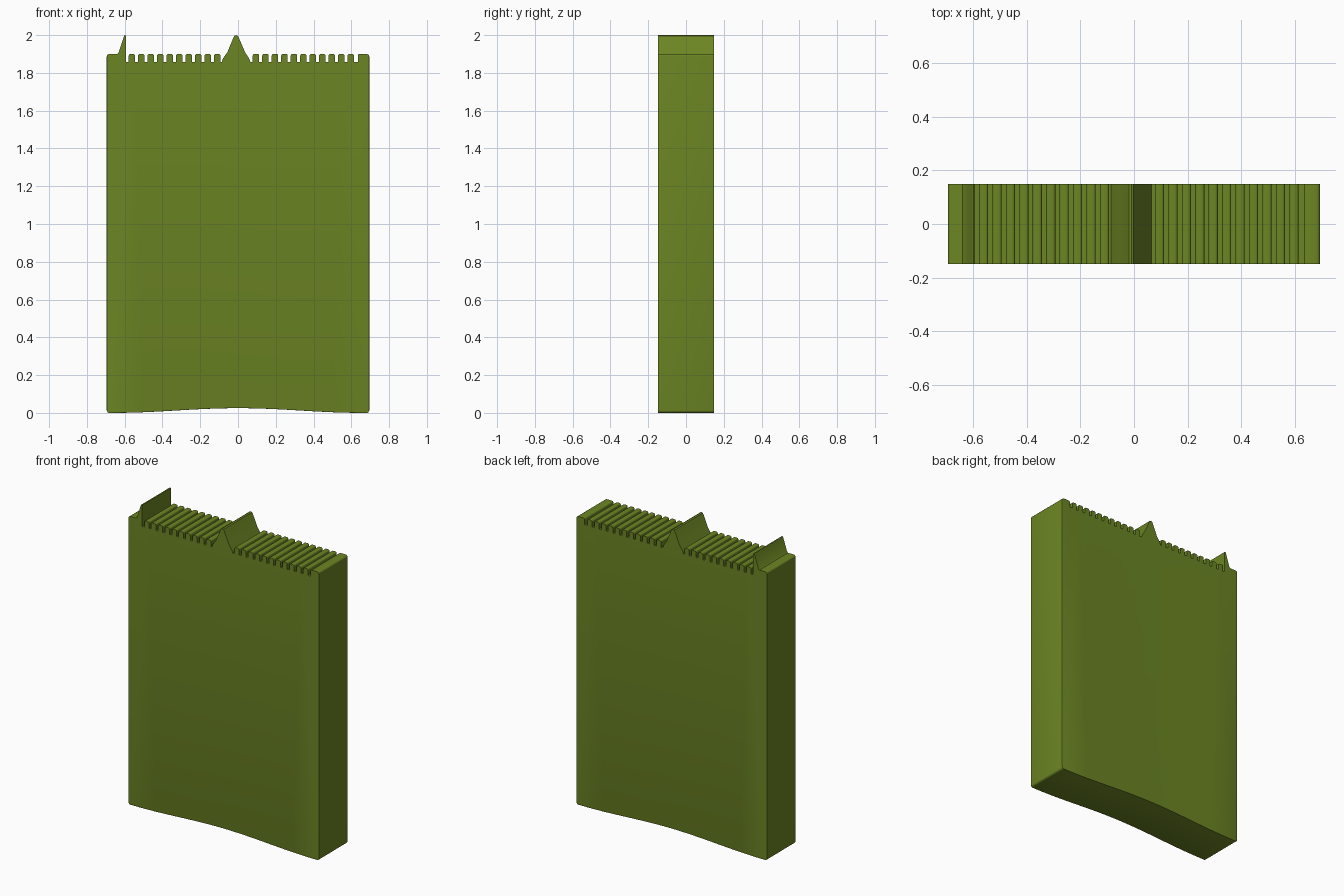
import bpy, bmesh, math

if "Cube" in bpy.data.objects:
    bpy.data.objects.remove(bpy.data.objects["Cube"])

HALF_W, HALF_D, TOP, NOTCH = 0.695, 0.149, 1.90, 1.858

mat = bpy.data.materials.new("olive green")
mat.diffuse_color = (0.15, 0.235, 0.017, 1)
mat.use_nodes = True
mat.node_tree.nodes["Principled BSDF"].inputs["Base Color"].default_value = mat.diffuse_color
mat.roughness = 0.8


def corner(cx, cz, r, a0, a1, n=4):
    """Rounded corner points from angle a0 to a1 in degrees."""
    pts = []
    for i in range(n + 1):
        a = math.radians(a0 + (a1 - a0) * i / n)
        pts.append((cx + r * math.cos(a), cz + r * math.sin(a)))
    return pts


def tooth(c):
    """One small ridge with rounded top, left to right."""
    w, r = 0.017, 0.009
    return ([(c - w, NOTCH)] + corner(c - w + r, TOP - r, r, 180, 90, 3)
            + corner(c + w - r, TOP - r, r, 90, 0, 3) + [(c + w, NOTCH)])


R = 0.014
# Left edge and the flat block beside the thin fin
profile = corner(-HALF_W + R, TOP - R, R, 180, 90)
profile += [(-0.64, TOP), (-0.632, 1.908), (-0.603, 1.997), (-0.599, 2.0),
            (-0.594, 1.997), (-0.594, NOTCH)]
# Ridges left of the centre peak
for i in range(10):
    profile += tooth(-0.562 + 0.0502 * i)
# Centre peak
profile += [(-0.086, NOTCH), (-0.08, 1.876), (-0.056, 1.91), (-0.028, 1.978),
            (-0.019, 1.996), (-0.01, 2.0), (-0.001, 1.996), (0.008, 1.978),
            (0.037, 1.91), (0.06, 1.874), (0.066, NOTCH)]
# Ridges right of the peak, then the end block
for i in range(11):
    profile += tooth(0.095 + 0.0502 * i)
profile += [(0.634, NOTCH)] + corner(0.643, TOP - 0.009, 0.009, 180, 90, 3)
profile += corner(HALF_W - R, TOP - R, R, 90, 0)
# Rounded bottom corners with a shallow arch between
profile += corner(HALF_W - R, R, R, 0, -90)
for i in range(1, 24):
    x = 0.66 - 1.32 * i / 24
    profile.append((x, 0.025 * math.cos(x / 0.66 * math.pi / 2) ** 2))
profile += corner(-HALF_W + R, R, R, -90, -180)

# Extrude the profile through the depth
bm = bmesh.new()
front = bm.faces.new([bm.verts.new((x, -HALF_D, z)) for x, z in profile])
ext = bmesh.ops.extrude_face_region(bm, geom=[front], use_keep_orig=True)
back = [g for g in ext["geom"] if isinstance(g, bmesh.types.BMVert)]
bmesh.ops.translate(bm, verts=back, vec=(0, 2 * HALF_D, 0))
bmesh.ops.recalc_face_normals(bm, faces=bm.faces[:])

# Soften the sides and bottom rims
rims = [e for e in bm.edges
        if abs(e.verts[0].co.y - e.verts[1].co.y) < 1e-5
        and min(v.co.z for v in e.verts) < 1.8]
bmesh.ops.bevel(bm, geom=rims, offset=0.011, segments=3, profile=0.5,
                affect='EDGES', clamp_overlap=True)
bmesh.ops.triangulate(bm, faces=[f for f in bm.faces if len(f.verts) > 4])

mesh = bpy.data.meshes.new("ridged_slab")
bm.to_mesh(mesh)
bm.free()
slab = bpy.data.objects.new("ridged_slab", mesh)
bpy.context.collection.objects.link(slab)
mesh.materials.append(mat)
bpy.context.view_layer.objects.active = slab
slab.select_set(True)
bpy.ops.object.shade_smooth_by_angle(angle=math.radians(35))
